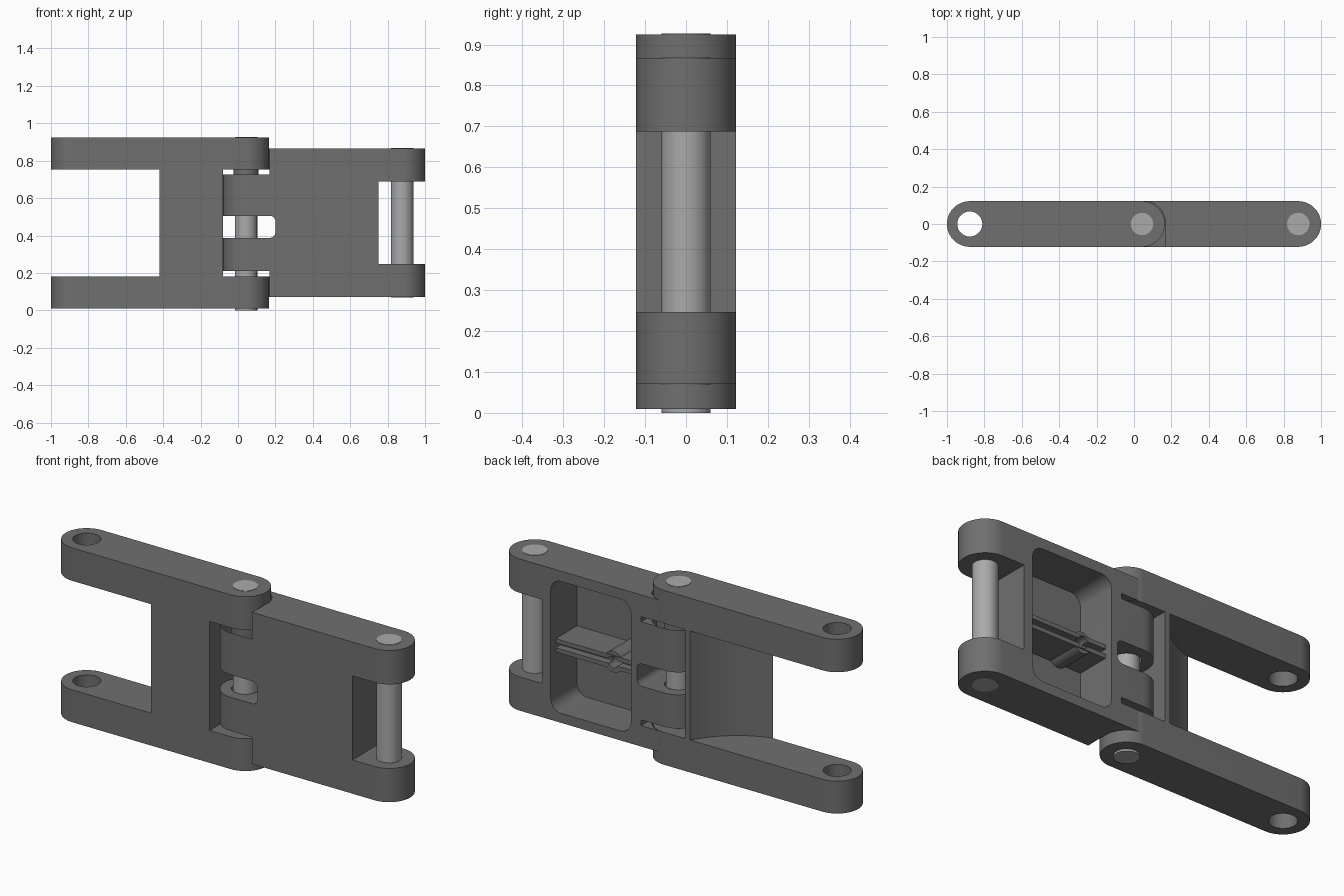
import bpy, bmesh
from math import cos, sin, pi

if "Cube" in bpy.data.objects:
    bpy.data.objects.remove(bpy.data.objects["Cube"])

HINGE, RIGHT, LEFT = 0.043, 0.878, -0.878
R = 0.122


def material(name, v):
    m = bpy.data.materials.new(name)
    m.diffuse_color = (v, v, v, 1)
    m.use_nodes = True
    m.node_tree.nodes["Principled BSDF"].inputs["Base Color"].default_value = m.diffuse_color
    return m


DARK, STEEL = material("dark_metal", 0.16), material("steel", 0.4)


def arc(cx, cy, r, a0, a1, n=24):
    return [(cx + r * cos(a0 + (a1 - a0) * i / n), cy + r * sin(a0 + (a1 - a0) * i / n))
            for i in range(n + 1)]


def prism(name, pts, lo, hi, axis='z', mat=DARK):
    """Extrude a closed profile along z (profile xy) or y (profile xz)."""
    bm = bmesh.new()
    place = (lambda p, h: (p[0], p[1], h)) if axis == 'z' else (lambda p, h: (p[0], h, p[1]))
    a = [bm.verts.new(place(p, lo)) for p in pts]
    b = [bm.verts.new(place(p, hi)) for p in pts]
    bm.faces.new(a)
    bm.faces.new(b)
    for i in range(len(pts)):
        j = (i + 1) % len(pts)
        bm.faces.new((a[i], a[j], b[j], b[i]))
    bmesh.ops.recalc_face_normals(bm, faces=bm.faces)
    me = bpy.data.meshes.new(name)
    bm.to_mesh(me)
    bm.free()
    me.materials.append(mat)
    ob = bpy.data.objects.new(name, me)
    bpy.context.collection.objects.link(ob)
    return ob


def circle(cx, cy, r, n=64):
    return arc(cx, cy, r, 0, 2 * pi, n)[:-1]


def stadium(x0, x1):
    return arc(x0, 0, R, pi / 2, 3 * pi / 2, 32) + arc(x1, 0, R, -pi / 2, pi / 2, 32)


def rect(x0, x1, y0, y1):
    return [(x0, y0), (x1, y0), (x1, y1), (x0, y1)]


def round_rect(x0, x1, y0, y1, r):
    pts = []
    for k, (cx, cy) in enumerate([(x1 - r, y1 - r), (x0 + r, y1 - r), (x0 + r, y0 + r), (x1 - r, y0 + r)]):
        pts += arc(cx, cy, r, k * pi / 2, (k + 1) * pi / 2, 8)
    return pts


def select(ob):
    bpy.ops.object.select_all(action='DESELECT')
    ob.select_set(True)
    bpy.context.view_layer.objects.active = ob


def cut(ob, *cutter_args):
    cutter = prism("cutter", *cutter_args)
    cutter.hide_render = True
    mod = ob.modifiers.new("cut", 'BOOLEAN')
    mod.operation, mod.solver, mod.object = 'DIFFERENCE', 'EXACT', cutter
    select(ob)
    bpy.ops.object.modifier_apply(modifier=mod.name)
    bpy.data.objects.remove(cutter)


def smooth(ob):
    select(ob)
    bpy.ops.object.shade_smooth_by_angle(angle=0.5)


# Outer link: long arms, web with a concave back, open knuckle gap, pin holes
outer = prism("outer_link", stadium(LEFT, HINGE), 0.01, 0.925)
p0, pc, p1 = (-0.42, -0.122), (-0.216, -0.063), (-0.11, 0.122)
curve = [tuple((1 - t) ** 2 * p0[k] + 2 * t * (1 - t) * pc[k] + t * t * p1[k] for k in (0, 1))
         for t in [i / 16 for i in range(17)]]
cut(outer, [(-1.2, -0.2), (-0.42, -0.2)] + curve + [(-0.11, 0.2), (-1.2, 0.2)], 0.18, 0.752)
cut(outer, rect(-0.08, 0.4, -0.2, 0.2), 0.18, 0.752)
cut(outer, circle(LEFT, 0, 0.067), -0.1, 1.1)
smooth(outer)

# Inner link: block with knuckles on the left and a fork on the right
inner = prism("inner_link", stadium(HINGE, RIGHT), 0.07, 0.866)
cut(inner, rect(0.75, 1.2, -0.2, 0.2), 0.247, 0.688)
cut(inner, round_rect(-0.3, 0.2, 0.387, 0.505, 0.03), -0.2, 0.2, 'y')
clearance = [(-0.2, -0.2), (0.166, -0.2)] + arc(HINGE, 0, 0.126, 0, pi / 2) + [(HINGE, 0.2), (-0.2, 0.2)]
for lo, hi in ((-0.1, 0.21), (0.725, 1.0)):
    cut(inner, clearance, lo, hi)
for lo, hi in ((0.18, 0.21), (0.725, 0.752)):
    cut(inner, rect(-0.2, 0.175, 0.0, 0.2), lo, hi)
cut(inner, circle(HINGE, 0, 0.067), 0.15, 0.8)
# Hollow back pocket
cut(inner, round_rect(0.235, 0.70, 0.12, 0.812, 0.06), -0.096, 0.2, 'y')
smooth(inner)

# Grooved rib and socket boss inside the pocket
rib = prism("pocket_rib", rect(0.22, 0.715, 0.41, 0.48), -0.11, 0.08, 'y')
cut(rib, rect(0.1, 0.8, 0.432, 0.458), 0.04, 0.2, 'y')
cut(rib, circle(0.368, 0.445, 0.03, 32), 0.0, 0.2, 'y')
boss = prism("pocket_boss", circle(0.368, 0.445, 0.055, 32), -0.11, 0.075, 'y')
cut(boss, circle(0.368, 0.445, 0.03, 32), 0.0, 0.2, 'y')
cut(boss, rect(0.2, 0.6, 0.432, 0.458), 0.04, 0.2, 'y')
smooth(boss)

# Pins
for name, x, lo, hi in (("hinge_pin", HINGE, 0.0, 0.927), ("end_pin", RIGHT, 0.068, 0.868)):
    smooth(prism(name, circle(x, 0, 0.06), lo, hi, 'z', STEEL))
